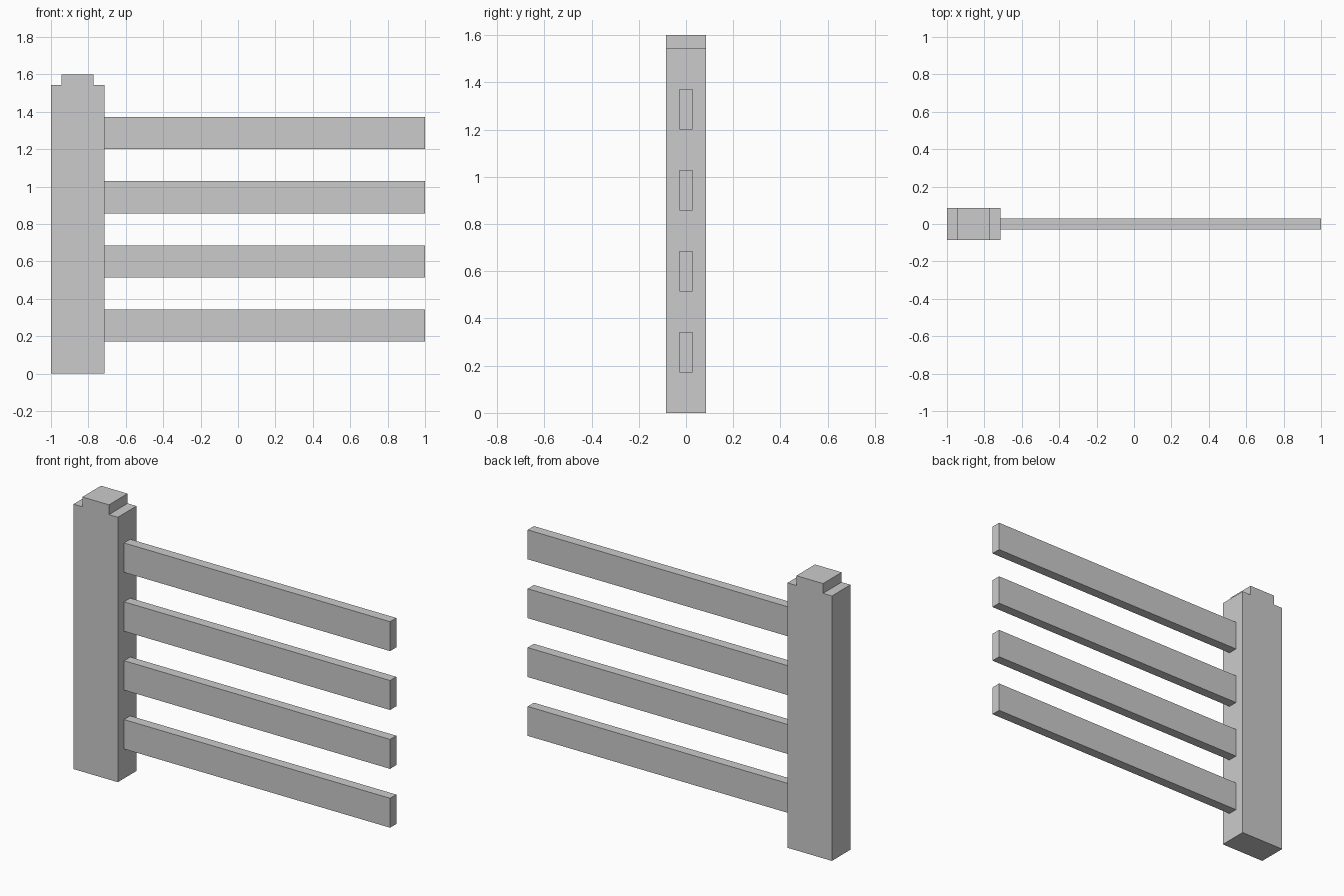
import bpy, bmesh

if "Cube" in bpy.data.objects:
    bpy.data.objects.remove(bpy.data.objects["Cube"])

U = 2 / 35  # model grid unit


def extrude_profile(name, points, half_depth):
    """Extrude an x/z outline along y, centred on y = 0."""
    bm = bmesh.new()
    face = bm.faces.new([bm.verts.new((x, -half_depth, z)) for x, z in points])
    ext = bmesh.ops.extrude_face_region(bm, geom=[face], use_keep_orig=True)
    verts = [g for g in ext["geom"] if isinstance(g, bmesh.types.BMVert)]
    bmesh.ops.translate(bm, verts=verts, vec=(0, 2 * half_depth, 0))
    bmesh.ops.recalc_face_normals(bm, faces=bm.faces)
    mesh = bpy.data.meshes.new(name)
    bm.to_mesh(mesh)
    bm.free()
    obj = bpy.data.objects.new(name, mesh)
    bpy.context.collection.objects.link(obj)
    return obj


# Post with a stepped top
left, right = -1, -1 + 5 * U
shoulder, top = 27 * U, 28 * U
extrude_profile("post", [
    (left, 0), (right, 0), (right, shoulder), (right - U, shoulder),
    (right - U, top), (left + U, top), (left + U, shoulder), (left, shoulder),
], 1.5 * U)

# Four evenly spaced rails
for i in range(4):
    z0 = (3 + 6 * i) * U
    z1 = z0 + 3 * U
    extrude_profile(f"rail_{i + 1}",
                    [(right, z0), (1, z0), (1, z1), (right, z1)], 0.5 * U)
